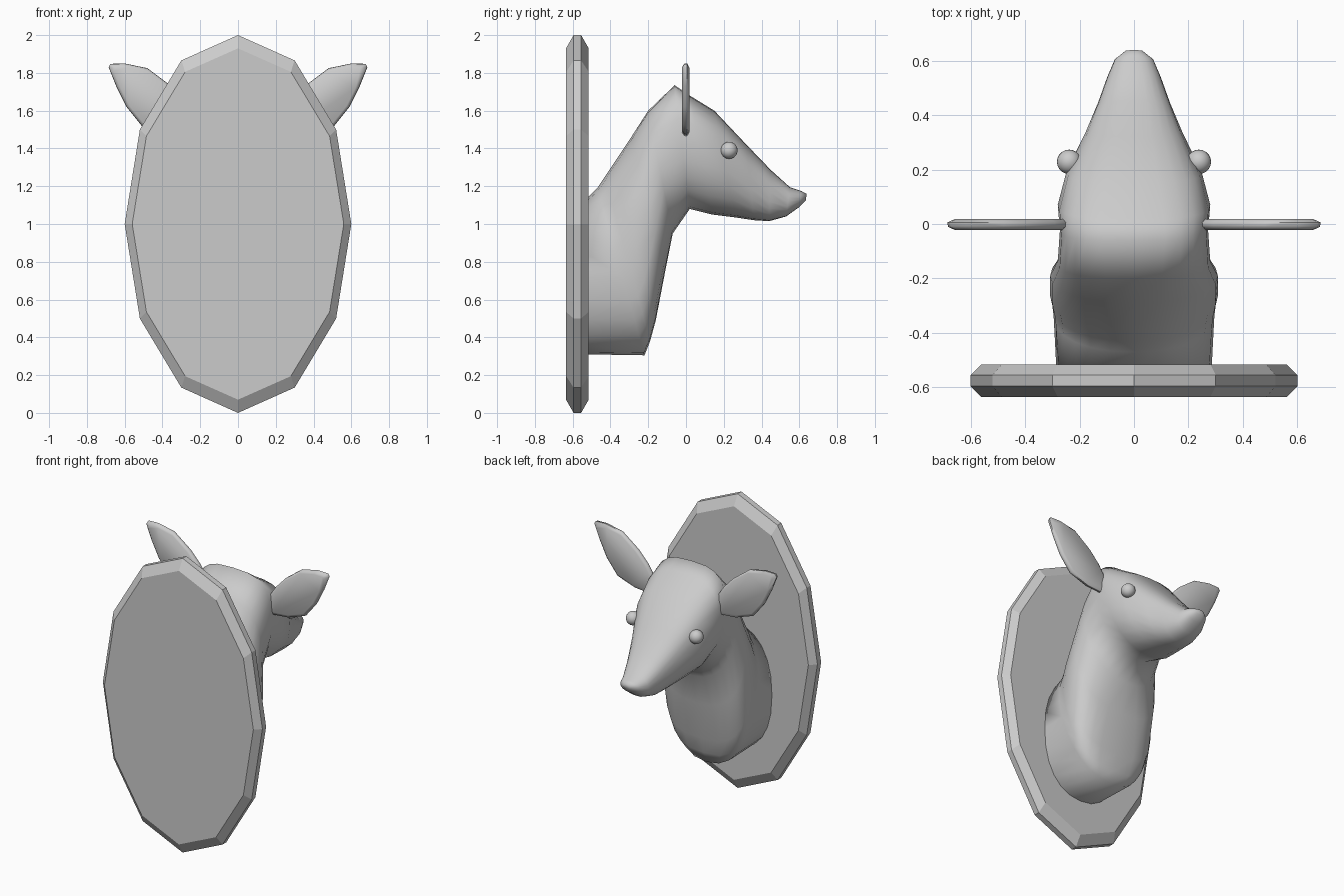
import bpy, bmesh, math

if "Cube" in bpy.data.objects:
    bpy.data.objects.remove(bpy.data.objects["Cube"])


def loft(name, rings, smooth=True, angle=40):
    """Skin a list of equal-length closed rings and cap both ends."""
    bm = bmesh.new()
    vr = [[bm.verts.new(p) for p in r] for r in rings]
    n = len(vr[0])
    for a, b in zip(vr, vr[1:]):
        for i in range(n):
            j = (i + 1) % n
            bm.faces.new((a[i], a[j], b[j], b[i]))
    bm.faces.new(vr[0])
    bm.faces.new(vr[-1])
    bmesh.ops.recalc_face_normals(bm, faces=bm.faces)
    me = bpy.data.meshes.new(name)
    bm.to_mesh(me)
    bm.free()
    ob = bpy.data.objects.new(name, me)
    bpy.context.collection.objects.link(ob)
    if smooth:
        bpy.ops.object.select_all(action='DESELECT')
        ob.select_set(True)
        bpy.context.view_layer.objects.active = ob
        bpy.ops.object.shade_smooth_by_angle(angle=math.radians(angle))
    return ob


# Oval plaque: twelve sides with a chamfered rim on both faces
def oval(y, rx, rz):
    return [(rx * math.sin(k * math.pi / 6), y, 1 + rz * math.cos(k * math.pi / 6))
            for k in range(12)]


loft("plaque", [oval(-0.635, 0.56, 0.93), oval(-0.595, 0.6, 1.0),
                oval(-0.555, 0.6, 1.0), oval(-0.515, 0.56, 0.93)], smooth=False)


# Neck and head: sections from a top point to a bottom point
def section(ty, tz, by, bz, w, et, eb, m, n=24):
    ring = []
    for k in range(n):
        a = 2 * math.pi * k / n
        s, c = math.sin(a), math.cos(a)
        e = et if c >= 0 else eb
        x = w * math.copysign(abs(s) ** (2 / e), s)
        h = abs(c) ** (2 / e)
        t = m + (1 - m) * h if c >= 0 else m - m * h
        ring.append((x, by + (ty - by) * t, bz + (tz - bz) * t))
    return ring


# top y, top z, bottom y, bottom z, half width, top power, bottom power, widest point
SECTIONS = [
    (-0.53, 1.13, -0.53, 0.31, 0.285, 2.3, 2.3, 0.50),
    (-0.47, 1.19, -0.22, 0.305, 0.295, 2.2, 2.3, 0.47),
    (-0.43, 1.25, -0.19, 0.38, 0.300, 2.2, 2.9, 0.45),
    (-0.39, 1.31, -0.16, 0.49, 0.308, 2.2, 3.1, 0.45),
    (-0.29, 1.46, -0.11, 0.75, 0.308, 2.2, 2.6, 0.45),
    (-0.20, 1.60, -0.07, 0.95, 0.280, 2.7, 2.2, 0.52),
    (-0.06, 1.735, 0.02, 1.08, 0.272, 3.1, 2.1, 0.55),
    (0.02, 1.68, 0.14, 1.05, 0.280, 2.9, 2.2, 0.58),
    (0.15, 1.60, 0.26, 1.035, 0.248, 2.7, 2.2, 0.62),
    (0.32, 1.42, 0.36, 1.02, 0.178, 2.6, 2.3, 0.60),
    (0.45, 1.285, 0.44, 1.015, 0.132, 2.6, 2.4, 0.56),
    (0.55, 1.195, 0.53, 1.04, 0.098, 2.4, 2.3, 0.50),
    (0.61, 1.175, 0.60, 1.09, 0.070, 2.2, 2.2, 0.50),
    (0.638, 1.16, 0.635, 1.125, 0.030, 2.0, 2.0, 0.50),
]
loft("head_and_neck", [section(*s) for s in SECTIONS], angle=85)

# Leaf-shaped ears and ball eyes, one per side
EAR = [(0.22, 1.50), (0.25, 1.60), (0.29, 1.66), (0.36, 1.735), (0.48, 1.825), (0.60, 1.85),
       (0.675, 1.848), (0.685, 1.83), (0.645, 1.73), (0.59, 1.62), (0.51, 1.52),
       (0.38, 1.475), (0.26, 1.465)]
cx = sum(p[0] for p in EAR) / len(EAR)
cz = sum(p[1] for p in EAR) / len(EAR)
for side, label in ((1, "right"), (-1, "left")):
    loft(label + "_ear",
         [[(side * (cx + (x - cx) * s), y - 0.002, cz + (z - cz) * s) for x, z in EAR]
          for y, s in ((-0.02, 0.88), (-0.008, 0.99), (0.008, 1.0), (0.02, 0.88))], angle=60)
    bpy.ops.mesh.primitive_uv_sphere_add(segments=20, ring_count=12, radius=0.045,
                                         location=(side * 0.238, 0.228, 1.39))
    bpy.context.object.name = label + "_eye"
    bpy.ops.object.shade_smooth()
